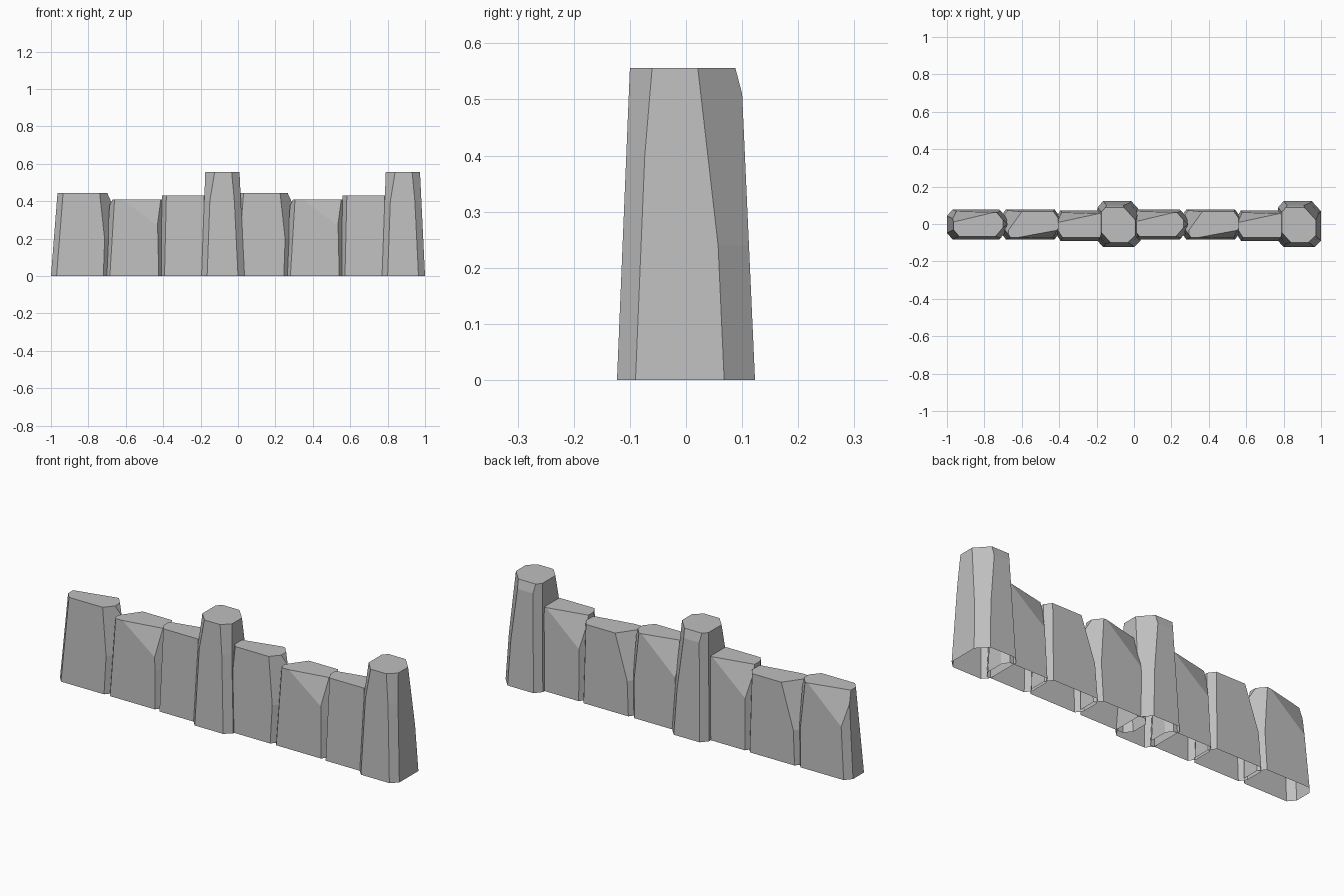
import bpy
import bmesh
from mathutils import Vector

cube = bpy.data.objects.get("Cube")
if cube:
    bpy.data.objects.remove(cube, do_unlink=True)

stone_grey = bpy.data.materials.new("stone_grey")
stone_grey.use_nodes = True
GREY = (0.52, 0.52, 0.52, 1)
stone_grey.diffuse_color = GREY
stone_grey.node_tree.nodes["Principled BSDF"].inputs["Base Color"].default_value = GREY


class Block:
    """Tapered block that is chiselled into a rough stone."""

    def __init__(self, x_low, x_high, y_low, y_high, height):
        # Each range is (min, max), given at the bottom and at the top
        self.x, self.y, self.h = (x_low, x_high), (y_low, y_high), height
        self.bm = bmesh.new()
        verts = [self.bm.verts.new(self.at(sx, sy, z))
                 for z in (0, height)
                 for sx, sy in ((-1, -1), (1, -1), (1, 1), (-1, 1))]
        bmesh.ops.convex_hull(self.bm, input=verts)
        self.tidy()

    def at(self, sx, sy, z, dx=0, dy=0):
        """Point on a corner edge, moved inward by dx and dy."""
        t = z / self.h
        i, j = int(sx > 0), int(sy > 0)
        x = self.x[0][i] * (1 - t) + self.x[1][i] * t
        y = self.y[0][j] * (1 - t) + self.y[1][j] * t
        return Vector((x - sx * dx, y - sy * dy, z))

    def tidy(self):
        bmesh.ops.dissolve_limit(self.bm, angle_limit=0.01,
                                 verts=self.bm.verts[:], edges=self.bm.edges[:])

    def chip(self, a, b, c):
        """Cut away the outer side of the plane through three points."""
        a, b, c = Vector(a), Vector(b), Vector(c)
        normal = (b - a).cross(c - a).normalized()
        centre = Vector((sum(self.x[0]) / 2, sum(self.y[0]) / 2, self.h / 2))
        if normal.dot(centre - a) > 0:
            normal.negate()
        geom = self.bm.verts[:] + self.bm.edges[:] + self.bm.faces[:]
        cut = bmesh.ops.bisect_plane(self.bm, geom=geom, plane_co=a, plane_no=normal,
                                     clear_outer=True, dist=1e-5)
        edges = [e for e in cut["geom_cut"] if isinstance(e, bmesh.types.BMEdge)]
        bmesh.ops.holes_fill(self.bm, edges=edges)

    def corner(self, sx, sy, dx, dy, z=0, top_dx=None):
        """Bevel a corner from height z, widening to top_dx at the top."""
        self.chip(self.at(sx, sy, z, dx=dx), self.at(sx, sy, z, dy=dy),
                  self.at(sx, sy, self.h, dx=dx if top_dx is None else top_dx))

    def finish(self, name, shift):
        bm = self.bm
        bmesh.ops.recalc_face_normals(bm, faces=bm.faces[:])
        # The underside is open
        under = [f for f in bm.faces if all(v.co.z < 1e-4 for v in f.verts)]
        bmesh.ops.delete(bm, geom=under, context="FACES")
        mesh = bpy.data.meshes.new(name)
        bm.to_mesh(mesh)
        bm.free()
        mesh.materials.append(stone_grey)
        for i, side in enumerate(("right", "left")):
            obj = bpy.data.objects.new(f"{name}_{side}", mesh)
            obj.location.x = shift * i
            bpy.context.collection.objects.link(obj)


SPAN = 0.965  # length of one repeating wall section

# Broad stone at the start of each section
s = Block((-1, -0.69), (-0.965, -0.675), (-0.083, 0.078), (-0.066, 0.062), 0.445)
for sx, sy in ((-1, -1), (-1, 1), (1, -1), (1, 1)):
    s.corner(sx, sy, 0.03, 0.035)
s.corner(1, -1, 0.03, 0.035, 0.2, 0.065)
s.corner(1, 1, 0.03, 0.035, 0.2, 0.06)
s.chip((-0.70, 0, 0.445), (-0.70, 0.1, 0.445), (-0.677, 0, 0.395))
s.chip((-0.96, 0.012, 0.445), (-0.75, 0.062, 0.445), (-0.95, 0.071, 0.26))
s.finish("broad_stone", SPAN)

# Low stone with a chipped front
s = Block((-0.71, -0.40), (-0.685, -0.405), (-0.083, 0.078), (-0.072, 0.066), 0.41)
for sx, sy in ((-1, -1), (-1, 1), (1, -1), (1, 1)):
    s.corner(sx, sy, 0.025, 0.035)
s.corner(-1, 1, 0.025, 0.035, 0.18, 0.085)
s.corner(1, -1, 0.025, 0.035, 0.2, 0.035)
s.chip((-0.62, -0.072, 0.41), (-0.42, -0.035, 0.41), (-0.42, -0.076, 0.26))
s.chip((-0.67, 0, 0.41), (-0.67, 0.1, 0.41), (-0.69, 0, 0.37))
s.finish("low_stone", SPAN)

# Narrow stone beside the post
s = Block((-0.415, -0.15), (-0.405, -0.16), (-0.09, 0.073), (-0.072, 0.055), 0.43)
for sx, sy in ((-1, -1), (-1, 1), (1, -1), (1, 1)):
    s.corner(sx, sy, 0.022, 0.035)
s.chip((-0.40, 0.01, 0.43), (-0.20, 0.053, 0.43), (-0.39, 0.063, 0.26))
s.finish("narrow_stone", SPAN)

# Tall post closing each section
s = Block((-0.195, 0.035), (-0.175, 0.008), (-0.123, 0.123), (-0.1, 0.098), 0.556)
s.corner(-1, -1, 0.03, 0.033)
s.corner(1, -1, 0.035, 0.033)
s.corner(1, 1, 0.05, 0.055)
s.corner(-1, 1, 0.03, 0.035)
s.corner(1, -1, 0.035, 0.033, 0.4, 0.042)
s.corner(1, 1, 0.05, 0.055, 0.24, 0.07)
s.corner(-1, -1, 0.03, 0.033, 0.4, 0.05)
s.chip((0, 0.088, 0.556), (-0.1, 0.088, 0.556), (0, 0.1, 0.51))
s.finish("post", SPAN)
